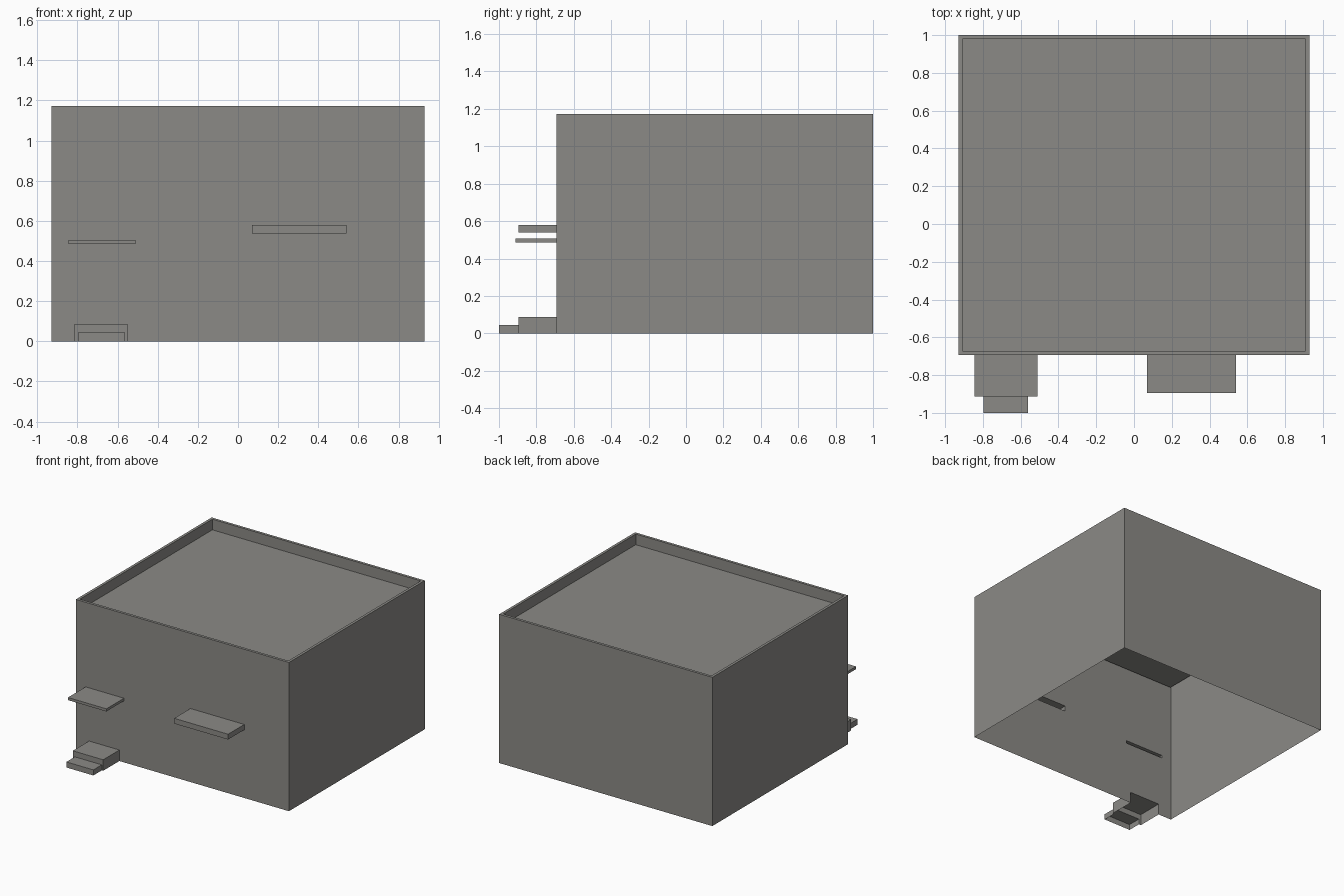
import bpy
import bmesh
from mathutils import Vector

default = bpy.data.objects.get("Cube")
if default:
    bpy.data.objects.remove(default, do_unlink=True)

# Single warm grey colour
GREY = (0.26, 0.255, 0.24, 1)
grey = bpy.data.materials.new("warm_grey")
grey.use_nodes = True
grey.diffuse_color = GREY
grey.node_tree.nodes["Principled BSDF"].inputs["Base Color"].default_value = GREY

DIRECTIONS = {
    "front": Vector((0, -1, 0)),
    "back": Vector((0, 1, 0)),
    "bottom": Vector((0, 0, -1)),
    "top": Vector((0, 0, 1)),
}


def facing(bm, side):
    return [f for f in bm.faces if f.normal.dot(DIRECTIONS[side]) > 0.9]


def finish(bm, name):
    mesh = bpy.data.meshes.new(name)
    bm.to_mesh(mesh)
    bm.free()
    mesh.materials.append(grey)
    obj = bpy.data.objects.new(name, mesh)
    bpy.context.collection.objects.link(obj)


def open_box(x, y, z, missing):
    """Thin-skinned box spanning the given ranges, without the missing sides."""
    bm = bmesh.new()
    bmesh.ops.create_cube(bm, size=1)
    for v in bm.verts:
        v.co = [r[0] if c < 0 else r[1] for c, r in zip(v.co, (x, y, z))]
    bm.normal_update()
    gone = [f for side in missing for f in facing(bm, side)]
    bmesh.ops.delete(bm, geom=gone, context="FACES")
    return bm


def front_panel(name, x, y, z, openings):
    """Sheet facing the front, with rectangular openings left out."""
    xs = sorted({*x, *(v for o in openings for v in o[0])})
    zs = sorted({*z, *(v for o in openings for v in o[1])})
    bm = bmesh.new()
    for x0, x1 in zip(xs, xs[1:]):
        for z0, z1 in zip(zs, zs[1:]):
            cx, cz = (x0 + x1) / 2, (z0 + z1) / 2
            if any(a[0] < cx < a[1] and b[0] < cz < b[1] for a, b in openings):
                continue
            corners = ((x0, z0), (x1, z0), (x1, z1), (x0, z1))
            bm.faces.new([bm.verts.new((px, y, pz)) for px, pz in corners])
    bmesh.ops.remove_doubles(bm, verts=bm.verts, dist=0.0001)
    finish(bm, name)


# Main dimensions
WALL_X, WALL_Y, WALL_Z = (-0.93, 0.93), (-0.693, 1.0), (0, 1.173)
FRONT = WALL_Y[0]
STEP_FRONT = -0.895
door_canopy = ((-0.845, -0.51), (0.485, 0.506))
window_canopy = ((0.07, 0.54), (0.538, 0.58))
upper_step = ((-0.815, -0.55), (0, 0.087))
lower_step = ((-0.797, -0.562), (0, 0.044))

# Building shell with a recessed flat roof behind a thin parapet
shell = open_box(WALL_X, WALL_Y, WALL_Z, ("front", "bottom"))
roof = facing(shell, "top")
bmesh.ops.inset_region(shell, faces=roof, thickness=0.03, use_boundary=True)
bmesh.ops.inset_individual(shell, faces=roof, thickness=0, depth=-0.084)
finish(shell, "walls_and_roof")

# Front wall, open behind the hollow canopies and steps
front_panel("front_wall", WALL_X, FRONT, WALL_Z,
            [door_canopy, window_canopy, upper_step])

# Canopies projecting from the front wall
finish(open_box(door_canopy[0], (-0.912, FRONT), door_canopy[1], ("back",)),
       "door_canopy")
finish(open_box(window_canopy[0], (-0.895, FRONT), window_canopy[1], ("back",)),
       "window_canopy")

# Two entrance steps, open underneath
finish(open_box(upper_step[0], (STEP_FRONT, FRONT), upper_step[1],
                ("front", "back", "bottom")), "upper_step")
front_panel("upper_step_riser", upper_step[0], STEP_FRONT, upper_step[1], [lower_step])
finish(open_box(lower_step[0], (-1.0, STEP_FRONT), lower_step[1],
                ("back", "bottom")), "lower_step")
